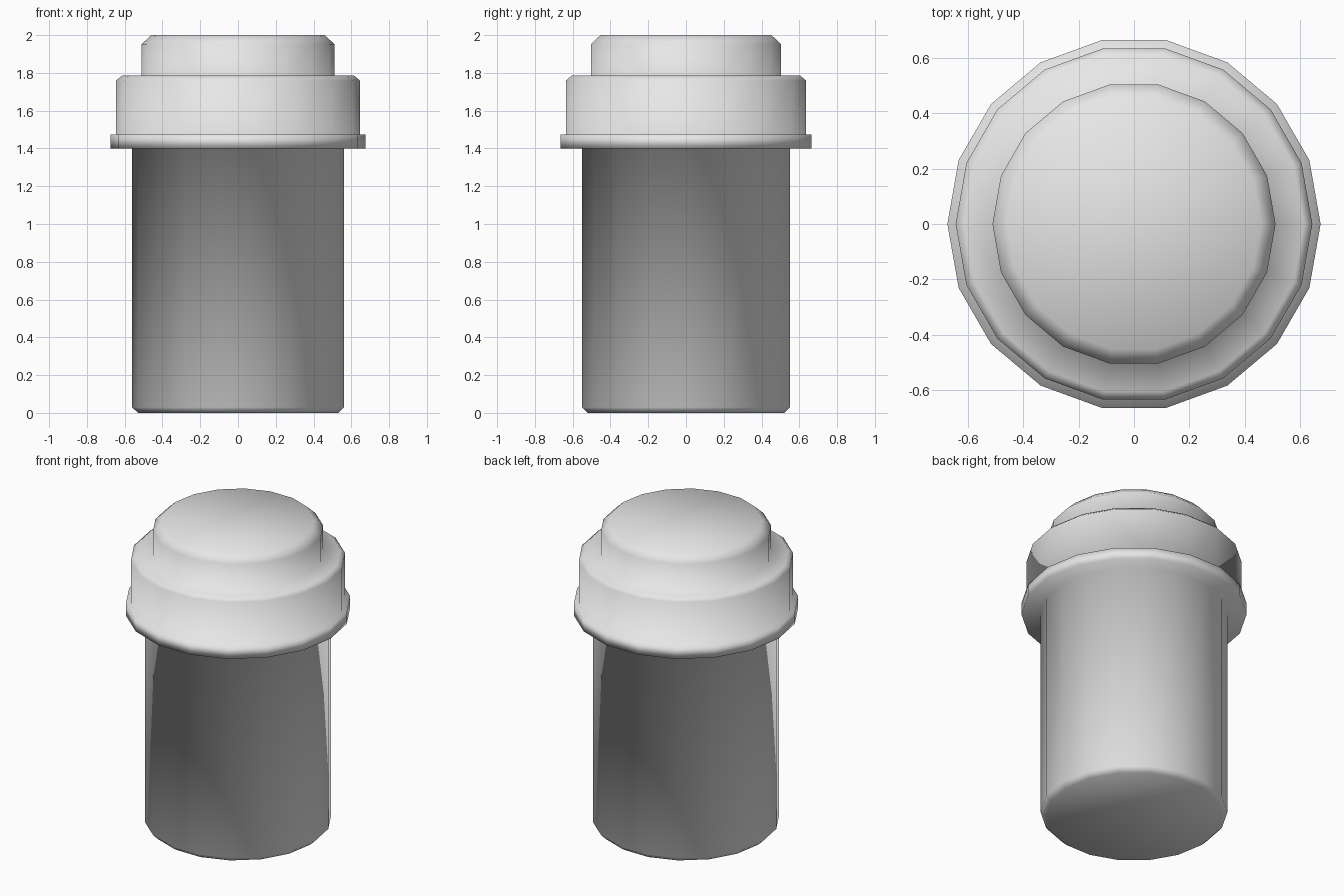
import bpy
import bmesh
import math
from mathutils import Matrix

SIDES = 18

cube = bpy.data.objects.get("Cube")
if cube:
    bpy.data.objects.remove(cube, do_unlink=True)

# Single plain grey
grey = bpy.data.materials.new("light grey")
grey.use_nodes = True
colour = (0.8, 0.8, 0.8, 1)
grey.diffuse_color = colour
grey.node_tree.nodes["Principled BSDF"].inputs["Base Color"].default_value = colour


def lathe(name, profile):
    """Revolve (radius, height) points around z and close both ends."""
    bm = bmesh.new()
    rings = []
    for radius, z in profile:
        ring = bmesh.ops.create_circle(bm, segments=SIDES, radius=radius,
                                       matrix=Matrix.Translation((0, 0, z)))
        rings.append(ring["verts"])
    for low, high in zip(rings, rings[1:]):
        for i in range(SIDES):
            j = (i + 1) % SIDES
            bm.faces.new((low[i], low[j], high[j], high[i]))
    bm.faces.new(rings[0])
    bm.faces.new(rings[-1])
    # Put a corner on the x axis
    first = rings[0][0].co
    turn = Matrix.Rotation(-math.atan2(first.y, first.x), 3, "Z")
    bmesh.ops.rotate(bm, verts=bm.verts, matrix=turn)
    bmesh.ops.recalc_face_normals(bm, faces=bm.faces)
    for face in bm.faces:
        face.smooth = True
    mesh = bpy.data.meshes.new(name)
    bm.to_mesh(mesh)
    bm.free()
    mesh.materials.append(grey)
    obj = bpy.data.objects.new(name, mesh)
    bpy.context.collection.objects.link(obj)
    return obj


# Continuous turned shell: barrel, flange, collar and button
lathe("capped_barrel", [
    (0.53, 0), (0.56, 0.03), (0.56, 1.4),        # barrel
    (0.675, 1.4), (0.675, 1.475),                # flange
    (0.645, 1.475), (0.645, 1.76), (0.615, 1.785),  # collar
    (0.512, 1.785), (0.512, 1.95), (0.46, 2),    # button
])
